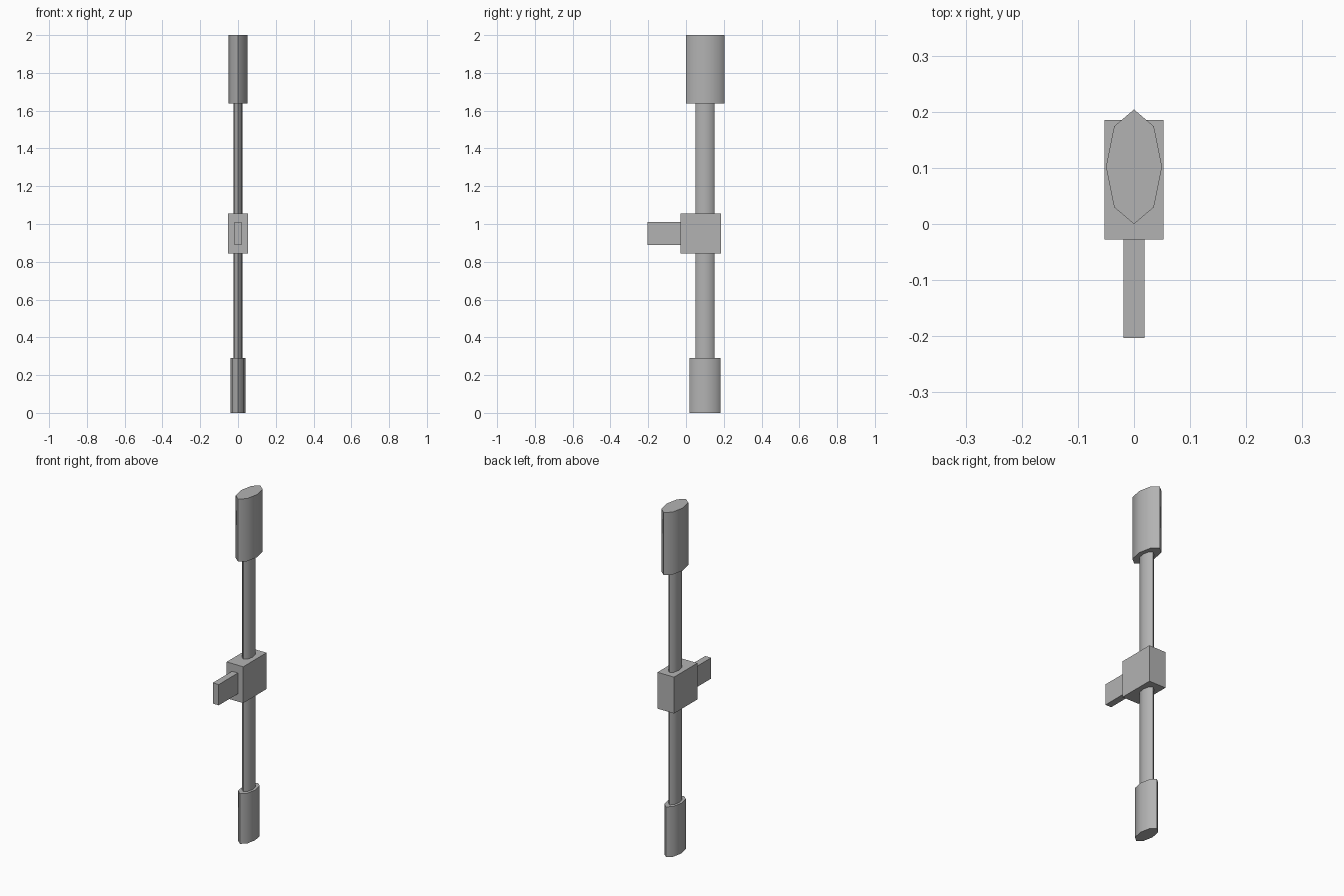
import bpy
import math

cube = bpy.data.objects.get("Cube")
if cube:
    bpy.data.objects.remove(cube, do_unlink=True)

# One grey for the whole model
grey = bpy.data.materials.new("mid grey")
grey.use_nodes = True
grey.diffuse_color = (0.45, 0.45, 0.45, 1)
grey.node_tree.nodes["Principled BSDF"].inputs["Base Color"].default_value = grey.diffuse_color


def finish(name, scale):
    obj = bpy.context.object
    obj.name = name
    obj.scale = scale
    bpy.ops.object.transform_apply(location=False, rotation=False, scale=True)
    obj.data.materials.append(grey)
    return obj


def bar(name, half_x, half_y, y, bottom, top):
    """Upright eight-sided bar with a flattened section."""
    bpy.ops.mesh.primitive_cylinder_add(
        vertices=8, radius=1, depth=1, location=(0, y, (bottom + top) / 2))
    finish(name, (half_x, half_y, top - bottom))
    bpy.ops.object.shade_smooth_by_angle(angle=math.radians(60))


def box(name, width, front, back, bottom, top):
    bpy.ops.mesh.primitive_cube_add(
        size=1, location=(0, (front + back) / 2, (bottom + top) / 2))
    finish(name, (width, back - front, top - bottom))


# Shaft with a thick sleeve at each end
bar("shaft", 0.025, 0.051, 0.1, 0.25, 1.68)
bar("upper_sleeve", 0.05, 0.102, 0.102, 1.638, 2.0)
bar("lower_sleeve", 0.04, 0.082, 0.1, 0.0, 0.29)

# Central block with a flat handle to the front
box("centre_block", 0.106, -0.028, 0.185, 0.845, 1.055)
box("handle", 0.038, -0.203, -0.02, 0.89, 1.01)
